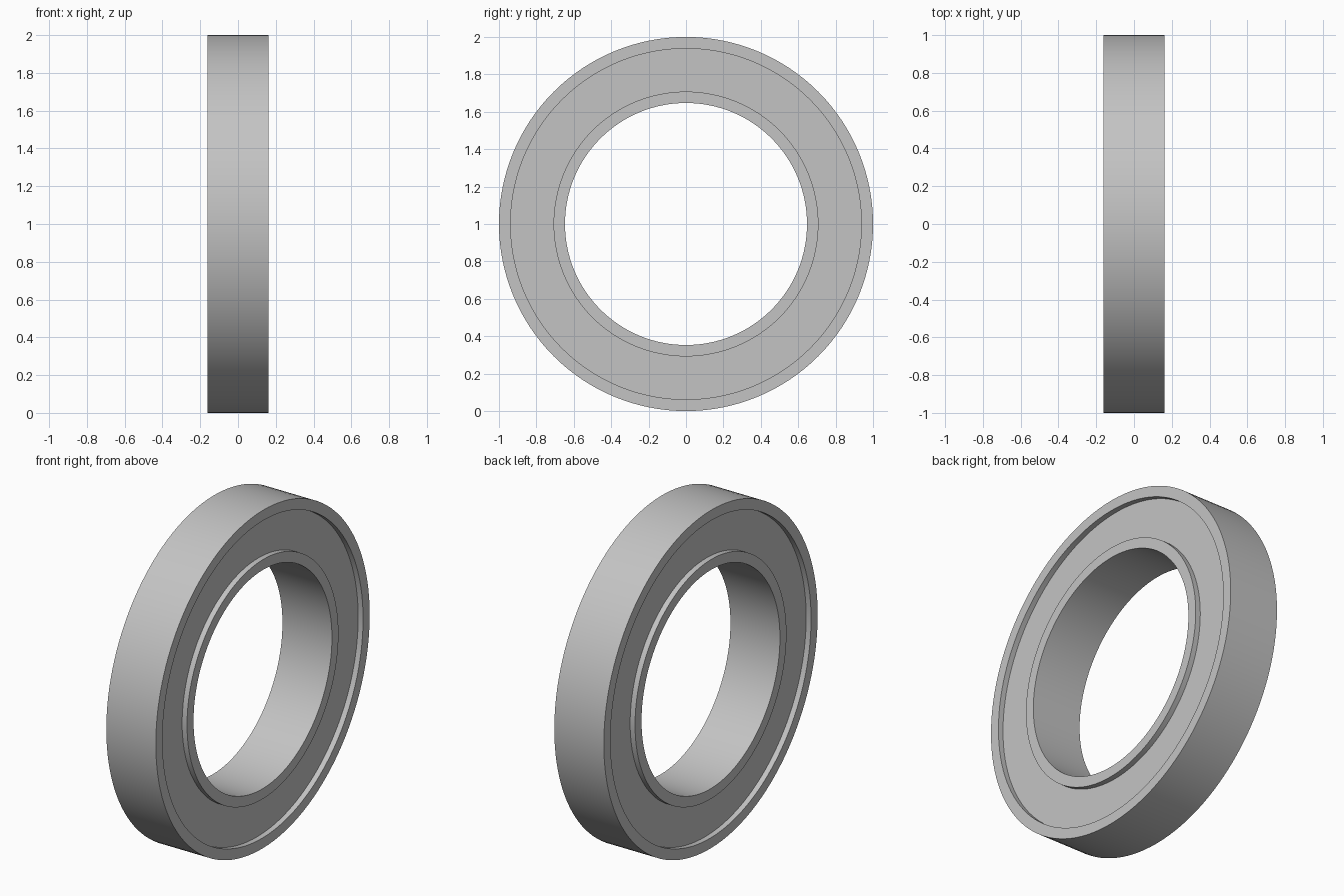
import bpy
import bmesh
from math import tau, radians
from mathutils import Matrix, Vector

SEGMENTS = 128
HALF_WIDTH = 0.162
SEAL_HALF = 0.13
CENTRE = Vector((0, 0, 1))

if "Cube" in bpy.data.objects:
    bpy.data.objects.remove(bpy.data.objects["Cube"], do_unlink=True)

steel = bpy.data.materials.new("steel_grey")
steel.use_nodes = True
colour = (0.55, 0.55, 0.55, 1)
steel.diffuse_color = colour
steel.node_tree.nodes["Principled BSDF"].inputs["Base Color"].default_value = colour


def make_ring(name, r_in, r_out, half):
    """Lathe a rectangular section around the x axis."""
    bm = bmesh.new()
    section = [(-half, r_in), (-half, r_out), (half, r_out), (half, r_in)]
    verts = [bm.verts.new((x, 0, r)) for x, r in section]
    edges = [bm.edges.new((verts[i - 1], verts[i])) for i in range(len(verts))]
    bmesh.ops.spin(bm, geom=verts + edges, cent=(0, 0, 0), axis=(1, 0, 0),
                   angle=tau, steps=SEGMENTS, use_merge=True)
    bmesh.ops.remove_doubles(bm, verts=bm.verts, dist=0.0001)
    bmesh.ops.transform(bm, matrix=Matrix.Translation(CENTRE), verts=bm.verts)
    bmesh.ops.recalc_face_normals(bm, faces=bm.faces)
    mesh = bpy.data.meshes.new(name)
    bm.to_mesh(mesh)
    bm.free()
    mesh.materials.append(steel)
    obj = bpy.data.objects.new(name, mesh)
    bpy.context.collection.objects.link(obj)
    return obj


# Two races with a recessed seal between them
parts = [
    make_ring("outer_race", 0.938, 1.0, HALF_WIDTH),
    make_ring("inner_race", 0.647, 0.708, HALF_WIDTH),
    make_ring("seal_disc", 0.708, 0.938, SEAL_HALF),
]

# Smooth round walls, crisp rims
bpy.ops.object.select_all(action="DESELECT")
for part in parts:
    part.select_set(True)
bpy.context.view_layer.objects.active = parts[0]
bpy.ops.object.shade_smooth_by_angle(angle=radians(30))
